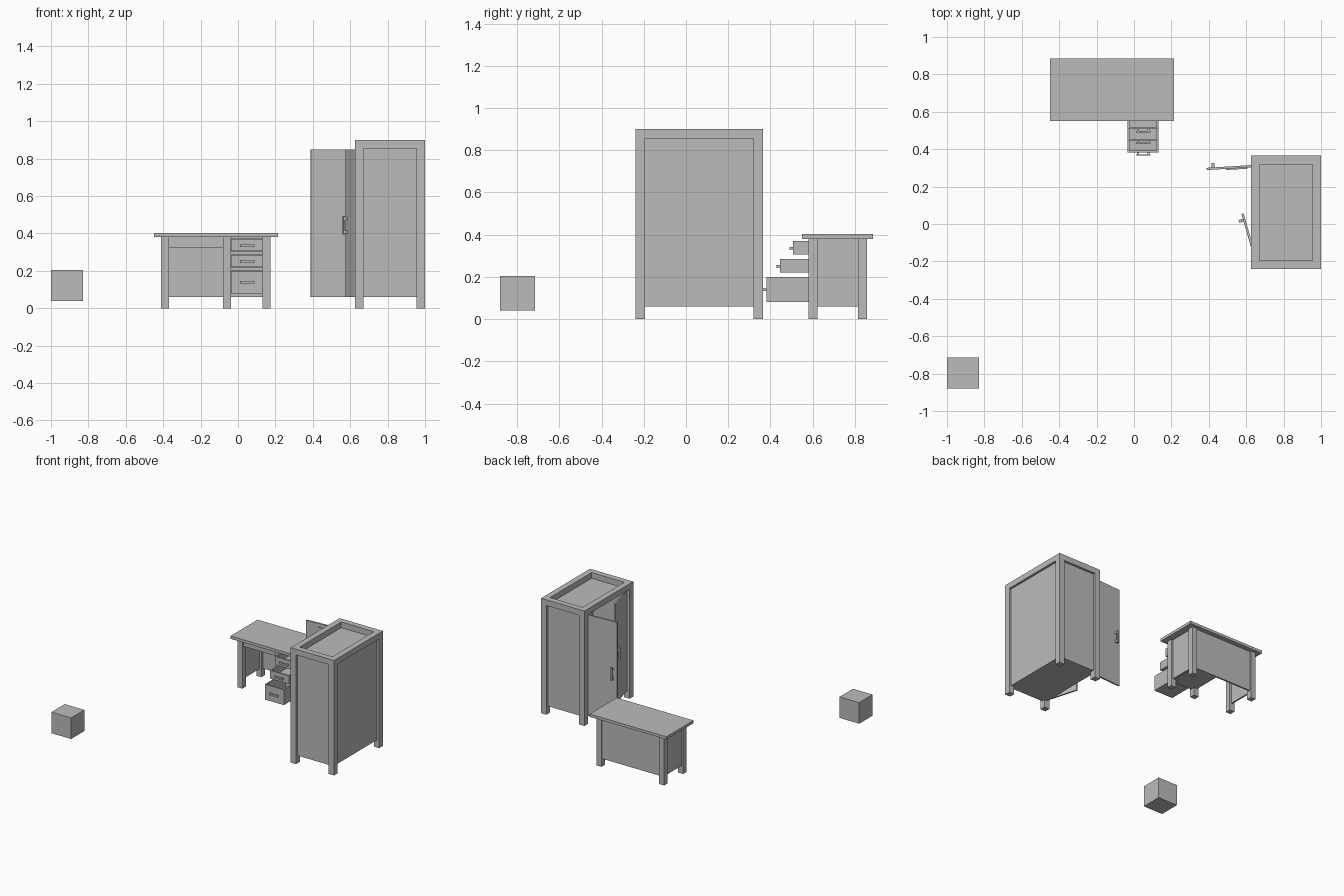
import bpy, bmesh, math
from mathutils import Matrix, Vector

old = bpy.data.objects.get("Cube")
if old:
    bpy.data.objects.remove(old, do_unlink=True)

grey = bpy.data.materials.new("plain grey")
grey.use_nodes = True
grey.diffuse_color = (0.5, 0.5, 0.5, 1)
grey.node_tree.nodes["Principled BSDF"].inputs["Base Color"].default_value = (0.5, 0.5, 0.5, 1)


def boxes(name, *spans, matrix=None):
    """One object made of boxes, each given as (x0, x1, y0, y1, z0, z1)."""
    bm = bmesh.new()
    for x0, x1, y0, y1, z0, z1 in spans:
        m = Matrix.Translation(((x0 + x1) / 2, (y0 + y1) / 2, (z0 + z1) / 2))
        bmesh.ops.create_cube(bm, size=1, matrix=m @ Matrix.Diagonal((x1 - x0, y1 - y0, z1 - z0, 1)))
    if matrix:
        bm.transform(matrix)
    bmesh.ops.recalc_face_normals(bm, faces=bm.faces)
    mesh = bpy.data.meshes.new(name)
    bm.to_mesh(mesh)
    bm.free()
    mesh.materials.append(grey)
    ob = bpy.data.objects.new(name, mesh)
    bpy.context.collection.objects.link(ob)
    return ob


# Loose block
boxes("block", (-1, -0.83, -0.88, -0.715, 0.04, 0.205))

# Wardrobe: posts, top rails and recessed panels, open towards -x
X0, X1, Y0, Y1, H, P = 0.625, 1.0, -0.24, 0.365, 0.9, 0.046
LOW, RAIL, INSET, T = 0.06, 0.855, 0.018, 0.012
for x, sx in ((X0, "front"), (X1 - P, "back")):
    for y, sy in ((Y0, "right"), (Y1 - P, "left")):
        boxes(f"wardrobe_{sx}_{sy}_post", (x, x + P, y, y + P, 0, H))
boxes("wardrobe_top_rails",
      (X0 + P, X1 - P, Y0, Y0 + P, RAIL, H), (X0 + P, X1 - P, Y1 - P, Y1, RAIL, H),
      (X0, X0 + P, Y0 + P, Y1 - P, RAIL, H), (X1 - P, X1, Y0 + P, Y1 - P, RAIL, H))
for y, side in ((Y0 + INSET, "right"), (Y1 - INSET - T, "left")):
    boxes(f"wardrobe_{side}_panel", (X0 + P, X1 - P, y, y + T, LOW, RAIL))
boxes("wardrobe_back_panel", (X1 - INSET - T, X1 - INSET, Y0 + P, Y1 - P, LOW, RAIL))
for z, part in ((LOW, "floor"), (RAIL - T, "ceiling")):
    boxes(f"wardrobe_{part}", (X0 + INSET, X1 - INSET, Y0 + INSET, Y1 - INSET, z, z + T))


# Wardrobe doors: local x runs from the hinge, the outer face is on the given side
def door(name, hinge, angle, side):
    m = (Matrix.Translation(Vector((*hinge, 0))) @ Matrix.Rotation(math.radians(angle), 4, "Z")
         @ Matrix.Diagonal((1, side, 1, 1)))
    boxes(name, (0, 0.257, -T, 0, LOW, 0.85), matrix=m)
    boxes(name + "_handle",
          (0.214, 0.230, 0, 0.014, 0.40, 0.415), (0.214, 0.230, 0, 0.014, 0.472, 0.487),
          (0.214, 0.230, 0.014, 0.024, 0.395, 0.492), matrix=m)
    return m


left = door("wardrobe_left_door", (0.645, 0.316), 183.5, -1)
door("wardrobe_right_door", (0.645, -0.193), 106, 1)
boxes("door_rods", *[(0.04, 0.155, -T - 0.006, -T, z, z + 0.005) for z in (0.573, 0.817)], matrix=left)

# Desk
TOP = 0.38
FRONT, BACK, L = 0.58, 0.858, 0.043
boxes("desk_top", (-0.45, 0.215, 0.55, 0.885, TOP, 0.402))
for x, side in ((-0.412, "right"), (0.132, "left")):
    for y, end in ((FRONT, "front"), (BACK - L, "back")):
        boxes(f"desk_{end}_{side}_leg", (x, x + L, y, y + L, 0, TOP))
    px = x + (L - T) / 2
    boxes(f"desk_{side}_panel", (px, px + T, FRONT + L, BACK - L, LOW, TOP))
boxes("desk_middle_leg", (-0.08, -0.037, FRONT, FRONT + L, 0, TOP))
boxes("desk_divider", (-0.065, -0.053, FRONT + L, BACK - 0.02, LOW, TOP))
boxes("desk_back_panel", (-0.369, 0.132, BACK - 0.022, BACK - 0.01, LOW, TOP))
boxes("desk_apron", (-0.369, -0.08, FRONT + 0.015, FRONT + 0.03, 0.325, TOP))
boxes("pedestal_floor", (-0.055, 0.145, FRONT + 0.01, BACK - 0.02, LOW, LOW + T))
boxes("pedestal_rails", *[(-0.037, 0.132, FRONT + 0.01, FRONT + 0.035, z0, z1)
                          for z0, z1 in ((LOW, 0.078), (0.202, 0.218), (0.287, 0.303), (0.372, TOP))])

# Drawers pulled out by different amounts, open on top
DX0, DX1, W = -0.035, 0.13, 0.01
for name, y, z0, z1, hz in (("top", 0.507, 0.305, 0.37, 0.335),
                            ("middle", 0.445, 0.22, 0.285, 0.25),
                            ("bottom", 0.382, 0.08, 0.2, 0.14)):
    end = y + 0.25
    boxes(f"{name}_drawer",
          (DX0, DX1, y, y + W, z0, z1), (DX0, DX1, end - W, end, z0, z1),
          (DX0, DX0 + W, y + W, end - W, z0, z1), (DX1 - W, DX1, y + W, end - W, z0, z1),
          (DX0 + W, DX1 - W, y + W, end - W, z0, z0 + W))
    boxes(f"{name}_drawer_handle",
          (0.015, 0.026, y - 0.01, y, hz - 0.006, hz + 0.006),
          (0.072, 0.083, y - 0.01, y, hz - 0.006, hz + 0.006),
          (0.011, 0.087, y - 0.017, y - 0.01, hz - 0.007, hz + 0.007))
